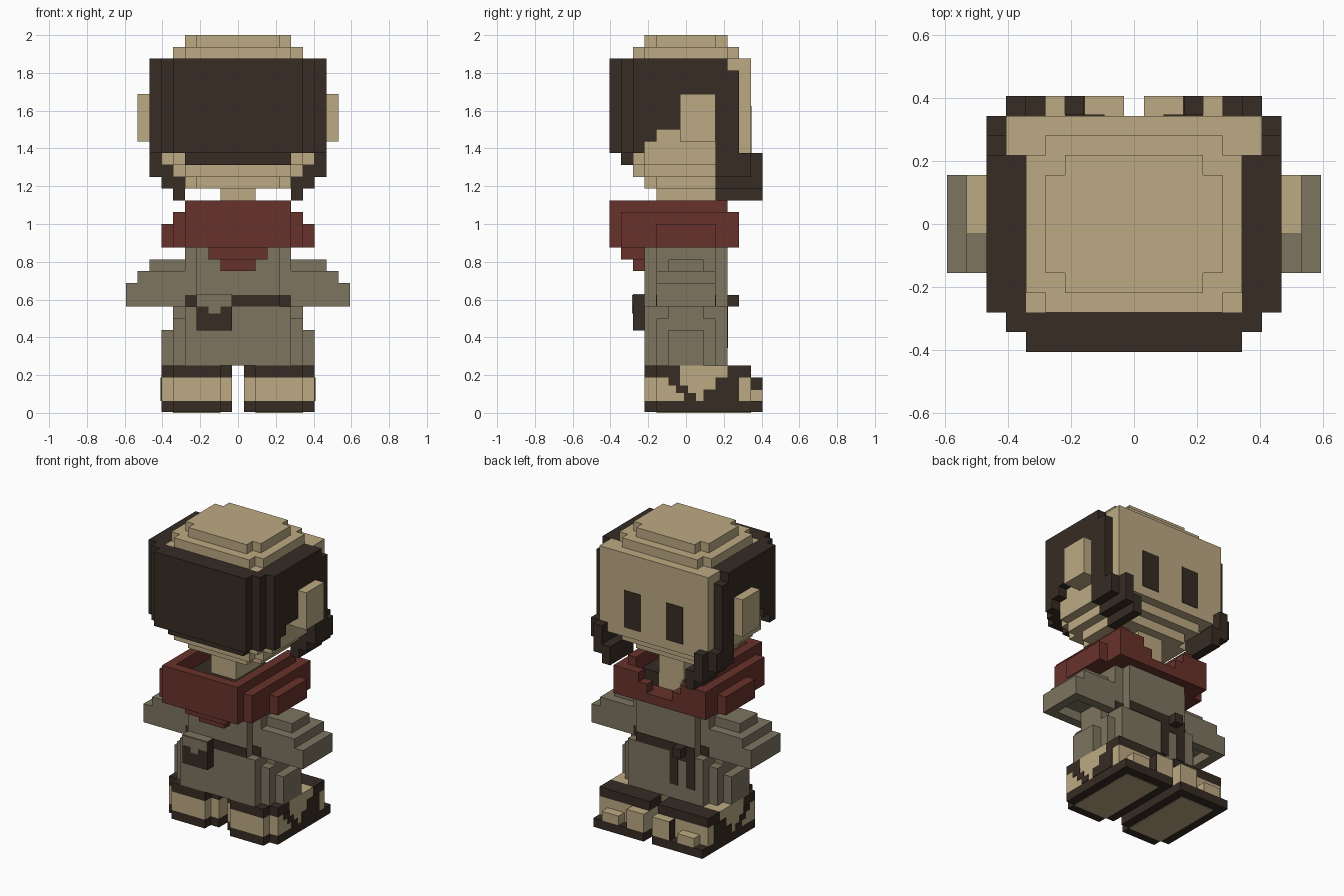
import bpy
import bmesh
from mathutils import Vector

default_cube = bpy.data.objects.get("Cube")
if default_cube:
    bpy.data.objects.remove(default_cube, do_unlink=True)

BLOCK = 1 / 16   # edge of one block
FILM = 0.06      # thickness of painted plates, in blocks

# Heights of the main levels, in blocks
SOLE, BAND, ANKLE, WAIST, BELT_TOP = 1, 3, 4, 9, 10
COLLAR, CHIN, JAW, HAIR, CAP, TOP = 14, 19, 21, 22, 30, 32


def material(name, red, green, blue):
    mat = bpy.data.materials.new(name)
    mat.use_nodes = True
    mat.diffuse_color = (red, green, blue, 1)
    shader = mat.node_tree.nodes["Principled BSDF"]
    shader.inputs["Base Color"].default_value = mat.diffuse_color
    shader.inputs["Roughness"].default_value = 0.9
    return mat


TAN = material("tan", 0.5, 0.4, 0.225)
DARK = material("dark brown", 0.037, 0.025, 0.017)
OLIVE = material("olive", 0.205, 0.178, 0.117)
RED = material("red", 0.138, 0.032, 0.024)


def at(cell):
    """Span of a single block."""
    return (cell, cell)


def film(cell):
    """Thin span lying on the outer face of a block."""
    return (cell + 1, cell + FILM) if cell > 0 else (cell - FILM, cell - 1)


def layer(height):
    return (height, height + 1)


def box(x, y, z):
    """x and y are spans of block indices, or a half width; z is bottom and top."""
    x, y = [(-span, span) if isinstance(span, int) else span for span in (x, y)]
    half = Vector((0.5, 0.5, 0))
    low = Vector((x[0], y[0], z[0])) - half
    high = Vector((x[1], y[1], z[1])) + half
    return low, high


def rounded(width, depth, z):
    """Block with its four upright corners notched."""
    return [box(width, depth, z), box(width - 1, depth + 1, z)]


def part(name, mat, boxes, mirror=False):
    bm = bmesh.new()
    for low, high in boxes:
        for side in ((1, -1) if mirror else (1,)):
            verts = bmesh.ops.create_cube(bm, size=1)["verts"]
            for vert in verts:
                corner = Vector([h if c > 0 else l for l, h, c in zip(low, high, vert.co)])
                corner.x *= side
                vert.co = corner * BLOCK
            if side < 0:
                faces = {face for vert in verts for face in vert.link_faces}
                bmesh.ops.reverse_faces(bm, faces=list(faces))
    mesh = bpy.data.meshes.new(name)
    bm.to_mesh(mesh)
    bm.free()
    mesh.materials.append(mat)
    bpy.context.collection.objects.link(bpy.data.objects.new(name, mesh))


def pair(name, mat, boxes):
    part(name, mat, boxes, mirror=True)


# Head: face block with a stepped crown above and a stepped chin below
for name, start, step in (("crown", TOP - 1, -1), ("chin", CHIN, 1)):
    part(name, TAN, [b for k in range(2)
                     for b in rounded(4 + k, 2 + k, layer(start + k * step))])
part("head", TAN, [box(5, (-4, 5), (JAW, CAP)), box(6, (-3, 5), (JAW, CAP - 1)),
                   box(6, (4, 5), (CAP - 1, CAP))])
part("neck", TAN, [box(1, 2, (COLLAR, CHIN))])
pair("eyes", DARK, [box((2, 3), film(5), (HAIR, HAIR + 4))])
EAR_TOP = HAIR + 5
pair("ears", TAN, [box((7, 8), (0, 2), (HAIR + 1, EAR_TOP))])

# Hair: thick panel, sides cut in steps round the ear, hanging locks
part("hair_panel", DARK, [box(5, (-6, -5), (HAIR, CAP)), box(6, at(-5), (HAIR, CAP)),
                          box(4, at(-5), (JAW, HAIR))])


def hair_bottom(y):
    if y < 0:
        return HAIR + min(y + 4, 2)
    return EAR_TOP if y < 3 else CHIN + 1


pair("hair_sides", DARK,
     [box(at(7), at(y), (hair_bottom(y), CAP - (y == 4))) for y in range(-4, 5)]
     + [box(at(6), (-4, 3), (CAP - 1, CAP)), box(at(6), at(-4), (HAIR, CAP - 1))])
pair("hair_locks", DARK, [box(at(7 - k), (3, 5 + min(k, 1)), (CHIN + 1 - k, HAIR - k // 2 * 2))
                          for k in range(3)])

# Scarf: hollow ring with stepped sides, a notch and a pointed tip
part("scarf_ring", RED, [box(4, at(-6), (COLLAR, COLLAR + 4)),
                         box(3, (-5, 3), layer(COLLAR))])
pair("scarf_sides", RED, [box(at(4 + k), 2 if k == 2 else (-5, 3), (COLLAR, COLLAR + 4 - k))
                          for k in range(3)])
part("scarf_notch", RED, [box(at(x), at(4), (COLLAR, COLLAR + min(max(abs(x), 1), 3)))
                          for x in range(-5, 6)])
part("scarf_tip", RED, [box(3 - k, (k - 6, -4), layer(COLLAR - k)) for k in (1, 2)])
part("collar_lining", DARK, [box(3, (-5, 2), (COLLAR + 1, COLLAR + 2.5))])

# Torso and trousers
part("torso", OLIVE, rounded(4, 2, (WAIST, COLLAR)))
part("trousers", OLIVE, [box(4, 3, (ANKLE, WAIST))])
pair("trouser_sides", OLIVE, [box(at(5 + k), 2 - k, (ANKLE, WAIST - 1 - k)) for k in range(2)]
     + [box(at(5), 1, (WAIST - 1, WAIST))])

# Belt, buckle with hanging ends, and pouch
BELT = (WAIST, BELT_TOP)
part("belt", DARK, [box(3, film(side * 3), BELT) for side in (-1, 1)])
pair("belt_corners", DARK, [box(at(4), film(side * 2), BELT) for side in (-1, 1)])
part("buckle", DARK, [box(at(-2), at(4), BELT)])
part("belt_ends", DARK, [box(at(x), film(3), (WAIST - 3.5, WAIST)) for x in (-3, -1)]
     + [box(at(-2), film(3), (WAIST - 0.7, WAIST))])
POUCH = (-3, -1)
part("pouch", DARK, [box(POUCH, at(-4), (WAIST - 2, BELT_TOP))])
part("pouch_flap", OLIVE, [box(POUCH, film(-4), (WAIST, BELT_TOP)),
                           box(at(-2), film(-4), (WAIST - 0.6, WAIST)),
                           box(POUCH, at(-4), (BELT_TOP, BELT_TOP + FILM))])

# Arms: stepped sleeves, open underneath
pair("sleeves", OLIVE, [box((5, 7 + k), min(1 + k, 2), layer(BELT_TOP + 2 - k)) for k in range(3)]
     + [box(at(x), 2, BELT) for x in (5, 9)]
     + [box((6, 8), at(y), BELT) for y in (-2, 2)])

# Feet: sole, body with narrower heel, bands, straps and toes
FOOT, HEEL = (1, 6), (2, 5)
pair("soles", DARK, [box(FOOT, (-2, 6), (FILM, SOLE)), box(HEEL, at(-3), (FILM, SOLE))])
pair("sole_pads", TAN, [box(HEEL, (-2, 5), (0, FILM))])
pair("feet", TAN, [box(FOOT, (-2, 5), (SOLE, BAND)), box(HEEL, at(-3), (SOLE, BAND)),
                   box(FOOT, (0, 3), (BAND, ANKLE))])
pair("foot_bands", DARK, [box(FOOT, y, (BAND, ANKLE)) for y in ((-2, -1), (4, 5))]
     + [box(HEEL, at(-3), (BAND, ANKLE))])
STEP = (BAND - SOLE) / 3
pair("foot_straps", DARK,
     [box(film(6), at(k * STEP - 1), (BAND - (k + 1) * STEP, BAND - k * STEP)) for k in range(3)]
     + [box(film(6), (3 - k, 4), layer(BAND - 1 - k)) for k in range(2)])
pair("toes", TAN, [box((1, 2), at(6), (SOLE, BAND)), box((4, 5), at(6), layer(SOLE))])
pair("toe_edges", DARK, [box(film(2), at(6), (SOLE, BAND))])
